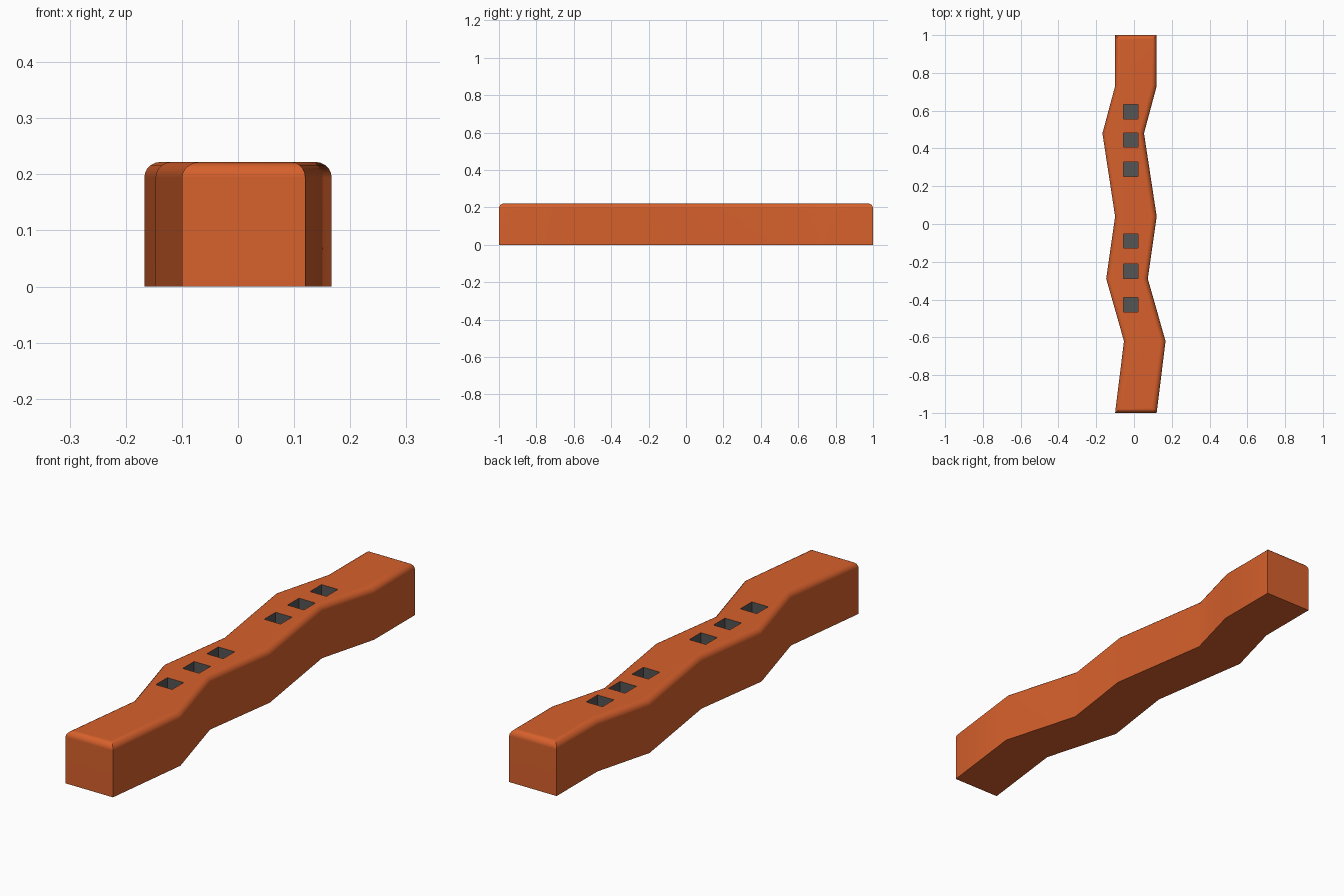
import bpy, bmesh, math

if "Cube" in bpy.data.objects:
    bpy.data.objects.remove(bpy.data.objects["Cube"])

HEIGHT, WIDTH, ROUND = 0.222, 0.22, 0.028


def material(name, color):
    m = bpy.data.materials.new(name)
    m.diffuse_color = color
    m.use_nodes = True
    m.node_tree.nodes["Principled BSDF"].inputs["Base Color"].default_value = m.diffuse_color
    return m


orange = material("orange", (0.68, 0.118, 0.025, 1))
dark = material("dark_grey", (0.09, 0.09, 0.09, 1))


def make_object(name, bm):
    bmesh.ops.recalc_face_normals(bm, faces=bm.faces[:])
    mesh = bpy.data.meshes.new(name)
    bm.to_mesh(mesh)
    bm.free()
    mesh.materials.append(orange)
    mesh.materials.append(dark)
    obj = bpy.data.objects.new(name, mesh)
    bpy.context.collection.objects.link(obj)
    return obj


# Zigzag body: left edge path (x, y), shifted by the width for the right edge
path = [(-0.10, -1.0), (-0.053, -0.62), (-0.147, -0.29), (-0.10, 0.04),
        (-0.167, 0.48), (-0.10, 0.73), (-0.10, 1.0)]
outline = path + [(x + WIDTH, y) for x, y in reversed(path)]
bm = bmesh.new()
base = bm.faces.new([bm.verts.new((x, y, 0)) for x, y in outline])
ext = bmesh.ops.extrude_face_region(bm, geom=[base], use_keep_orig=True)
top = [v for v in ext["geom"] if isinstance(v, bmesh.types.BMVert)]
bmesh.ops.translate(bm, verts=top, vec=(0, 0, HEIGHT))
bmesh.ops.recalc_face_normals(bm, faces=bm.faces[:])

# Rounded rim along the top only
rim = [e for e in bm.edges if all(v.co.z > HEIGHT / 2 for v in e.verts)]
bmesh.ops.bevel(bm, geom=rim, offset=ROUND, offset_type='OFFSET',
                segments=5, profile=0.5, affect='EDGES')
body = make_object("wavy_bar", bm)

# Square pockets sunk into the top, lined in dark grey
bm = bmesh.new()
depth = 0.12
for y in (0.594, 0.445, 0.29, -0.09, -0.25, -0.428):
    cube = bmesh.ops.create_cube(bm, size=1)["verts"]
    bmesh.ops.scale(bm, verts=cube, vec=(0.076, 0.076, 2 * depth))
    bmesh.ops.translate(bm, verts=cube, vec=(-0.017, y, HEIGHT))
for f in bm.faces:
    f.material_index = 1
cutter = make_object("pocket_cutter", bm)
cutter.hide_render = True

cut = body.modifiers.new("pockets", 'BOOLEAN')
cut.operation = 'DIFFERENCE'
cut.solver = 'EXACT'
cut.object = cutter
bpy.context.view_layer.objects.active = body
body.select_set(True)
cutter.select_set(False)
bpy.ops.object.modifier_apply(modifier=cut.name)
bpy.data.objects.remove(cutter)

# Soft bends, crisp corners
bpy.ops.object.shade_smooth_by_angle(angle=math.radians(32))
weighted = body.modifiers.new("weighted_normals", 'WEIGHTED_NORMAL')
weighted.keep_sharp = True
